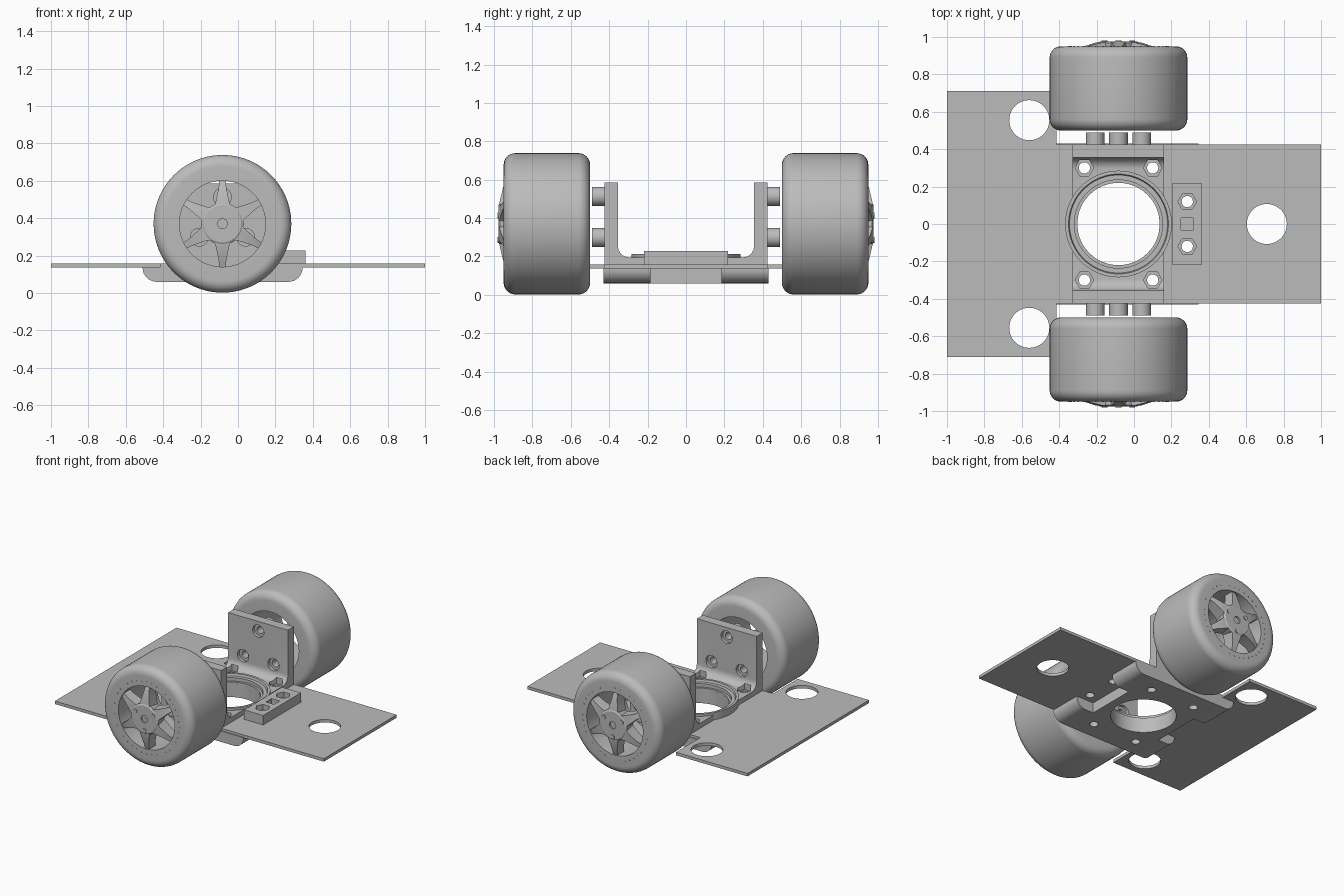
import bpy, bmesh, math
from mathutils import Matrix, Vector

if "Cube" in bpy.data.objects:
    bpy.data.objects.remove(bpy.data.objects["Cube"])

CX, CZ = -0.083, 0.37            # wheel axis
grey = bpy.data.materials.new("plain grey")
grey.diffuse_color = (0.5, 0.5, 0.5, 1)
grey.use_nodes = True
grey.node_tree.nodes["Principled BSDF"].inputs["Base Color"].default_value = grey.diffuse_color
AXES = {'x': lambda u, v, w: (w, u, v),
        'y': lambda u, v, w: (u, w, v),
        'z': lambda u, v, w: (u, v, w)}


def finish(bm, name):
    bmesh.ops.recalc_face_normals(bm, faces=bm.faces)
    me = bpy.data.meshes.new(name)
    bm.to_mesh(me)
    bm.free()
    me.materials.append(grey)
    ob = bpy.data.objects.new(name, me)
    bpy.context.collection.objects.link(ob)
    return ob


def activate(ob):
    bpy.ops.object.select_all(action='DESELECT')
    ob.select_set(True)
    bpy.context.view_layer.objects.active = ob


def smooth(ob):
    activate(ob)
    bpy.ops.object.shade_smooth_by_angle(angle=math.radians(32))


def mirror_y(ob):
    ob.modifiers.new("mirror", 'MIRROR').use_axis = (False, True, False)
    smooth(ob)


def loft(bm, sections):
    rings = [[bm.verts.new(p) for p in s] for s in sections]
    n = len(rings[0])
    for a, b in zip(rings, rings[1:]):
        for i in range(n):
            j = (i + 1) % n
            bm.faces.new((a[i], a[j], b[j], b[i]))
    bm.faces.new(rings[0])
    bm.faces.new(rings[-1])


def prism(name, pts, a, b, axis='z'):
    bm = bmesh.new()
    loft(bm, [[AXES[axis](u, v, w) for u, v in pts] for w in (a, b)])
    return finish(bm, name)


def circle(u, v, r, n=32):
    return [(u + r * math.cos(2 * math.pi * i / n), v + r * math.sin(2 * math.pi * i / n))
            for i in range(n)]


def rect(u0, u1, v0, v1):
    return [(u0, v0), (u1, v0), (u1, v1), (u0, v1)]


def arc(u, v, r, a0, a1, n=8):
    return [(u + r * math.cos(math.radians(a0 + (a1 - a0) * i / n)),
             v + r * math.sin(math.radians(a0 + (a1 - a0) * i / n))) for i in range(n + 1)]


def cut(ob, *args):
    cutter = prism("cutter", *args)
    cutter.hide_render = True
    m = ob.modifiers.new("cut", 'BOOLEAN')
    m.operation, m.solver, m.object = 'DIFFERENCE', 'EXACT', cutter
    activate(ob)
    bpy.ops.object.modifier_apply(modifier=m.name)
    bpy.data.objects.remove(cutter, do_unlink=True)


def lathe(name, profile, mat, n=96):
    bm = bmesh.new()
    rings = []
    for i in range(n):
        t = 2 * math.pi * i / n
        rings.append([bm.verts.new((r * math.cos(t), r * math.sin(t), h)) for r, h in profile])
    k = len(profile)
    for i in range(n):
        a, b = rings[i], rings[(i + 1) % n]
        for j in range(k):
            bm.faces.new((a[j], b[j], b[(j + 1) % k], a[(j + 1) % k]))
    bm.transform(mat)
    return finish(bm, name)


WHEEL = Matrix.Translation((CX, 0, CZ)) @ Matrix.Rotation(-math.pi / 2, 4, 'X')
BOLTS = [(x, y) for x in (-0.265, 0.10) for y in (-0.30, 0.30)]
BOX_BOLTS = [(0.285, -0.12), (0.285, 0.12)]
MOUNTS = [(CX + 0.143 * math.cos(math.radians(a)), CZ + 0.143 * math.sin(math.radians(a)))
          for a in (90, 210, 330)]

# base plate with wide tail, three large holes and the centre opening
plate = prism("base_plate", [(-1, -0.71), (-0.415, -0.71), (-0.415, -0.425), (1, -0.425),
                             (1, 0.425), (-0.415, 0.425), (-0.415, 0.71), (-1, 0.71)],
              0.136, 0.158)
for x, y, r in ((-0.56, 0.555, 0.107), (-0.56, -0.555, 0.107), (0.71, 0, 0.107), (CX, 0, 0.22)):
    cut(plate, circle(x, y, r, 64), 0, 0.3)
for x, y in BOLTS + BOX_BOLTS:
    cut(plate, circle(x, y, 0.03), 0, 0.3)
smooth(plate)

# underside block, rounded at both ends and notched in the middle
under = prism("underside_block",
              [(-0.51, 0.14)] + arc(-0.435, 0.135, 0.075, 180, 270)
              + arc(0.27, 0.135, 0.075, 270, 360) + [(0.345, 0.14)], -0.43, 0.43, 'y')
cut(under, rect(0.202, 0.5, -0.185, 0.185), 0, 0.3)
cut(under, rect(-0.7, -0.368, -0.185, 0.185), 0, 0.3)
cut(under, circle(CX, 0, 0.22, 64), 0, 0.3)
for x, y in BOLTS:
    cut(under, circle(x, y, 0.03), 0, 0.3)
smooth(under)

# U-shaped bracket holding both wheels
half = [(0.425, 0.157), (0.425, 0.585), (0.355, 0.585)] + arc(0.295, 0.255, 0.06, 0, -90)
bracket = prism("wheel_bracket", half + [(-y, z) for y, z in reversed(half)], -0.33, 0.16, 'x')
cut(bracket, circle(CX, 0, 0.236, 64), 0, 0.3)
for x, y in BOLTS:
    cut(bracket, circle(x, y, 0.03), 0, 0.3)
    cut(bracket, circle(x, y, 0.05, 6), 0.172, 0.3)
for x, z in MOUNTS:
    cut(bracket, circle(x, z, 0.026), -0.6, 0.6, 'y')
    cut(bracket, circle(x, z, 0.046), -0.378, 0.378, 'y')
smooth(bracket)

# ring around the centre opening
smooth(lathe("centre_ring", [(0.285, 0.15), (0.285, 0.212), (0.267, 0.212), (0.262, 0.196),
                             (0.236, 0.196), (0.236, 0.172), (0.22, 0.172), (0.22, 0.15)],
             Matrix.Translation((CX, 0, 0))))

# small mounting box with nut pockets
box = prism("mount_box", rect(0.205, 0.36, -0.22, 0.22), 0.157, 0.228)
for x, y in BOX_BOLTS:
    cut(box, circle(x, y, 0.03), 0, 0.4)
    cut(box, circle(x, y, 0.05, 6), 0.19, 0.4)
cut(box, rect(0.252, 0.318, -0.033, 0.033), 0.19, 0.4)
smooth(box)

# spacers between bracket and wheels
for x, z in MOUNTS:
    mat = Matrix.Translation((x, 0, z)) @ Matrix.Rotation(-math.pi / 2, 4, 'X')
    mirror_y(lathe("spacer", [(0.026, 0.42), (0.05, 0.42), (0.05, 0.49), (0.026, 0.49)], mat, 32))

# tyres
mirror_y(lathe("tyre", [(0.23, 0.50)] + arc(0.308, 0.56, 0.06, -90, 0)
               + arc(0.308, 0.89, 0.06, 0, 90) + [(0.23, 0.95)], WHEEL))

# hubs
mirror_y(lathe("hub", [(0.026, 0.88), (0.10, 0.88), (0.112, 0.968), (0.10, 0.976),
                       (0.026, 0.976)], WHEEL, 48))
mirror_y(lathe("hub_centre", [(0.001, 0.885), (0.027, 0.885), (0.027, 0.965),
                              (0.001, 0.965)], WHEEL, 24))

# six tapering spokes per wheel: radius, half width, back, front
bm = bmesh.new()
for k in range(6):
    rot = Matrix.Rotation(math.radians(30 + 60 * k), 4, 'Z')
    loft(bm, [[rot @ Vector(p) for p in ((r, -w, b), (r, w, b), (r, w, f), (r, -w, f))]
              for r, w, b, f in ((0.07, 0.05, 0.885, 0.974), (0.12, 0.036, 0.88, 0.970),
                                 (0.19, 0.021, 0.875, 0.953), (0.235, 0.017, 0.87, 0.937))])
bm.transform(WHEEL)
mirror_y(finish(bm, "spokes"))

# hub bolts and tiny dots around the tyre side
bm = bmesh.new()
for n, radius, r, h0, h1, seg in ((3, 0.085, 0.016, 0.97, 0.981, 16),
                                  (40, 0.265, 0.004, 0.945, 0.952, 6)):
    for i in range(n):
        a = math.pi / 2 + 2 * math.pi * i / n
        loft(bm, [[(u, v, h) for u, v in circle(radius * math.cos(a), radius * math.sin(a), r, seg)]
                  for h in (h0, h1)])
bm.transform(WHEEL)
mirror_y(finish(bm, "wheel_studs"))
